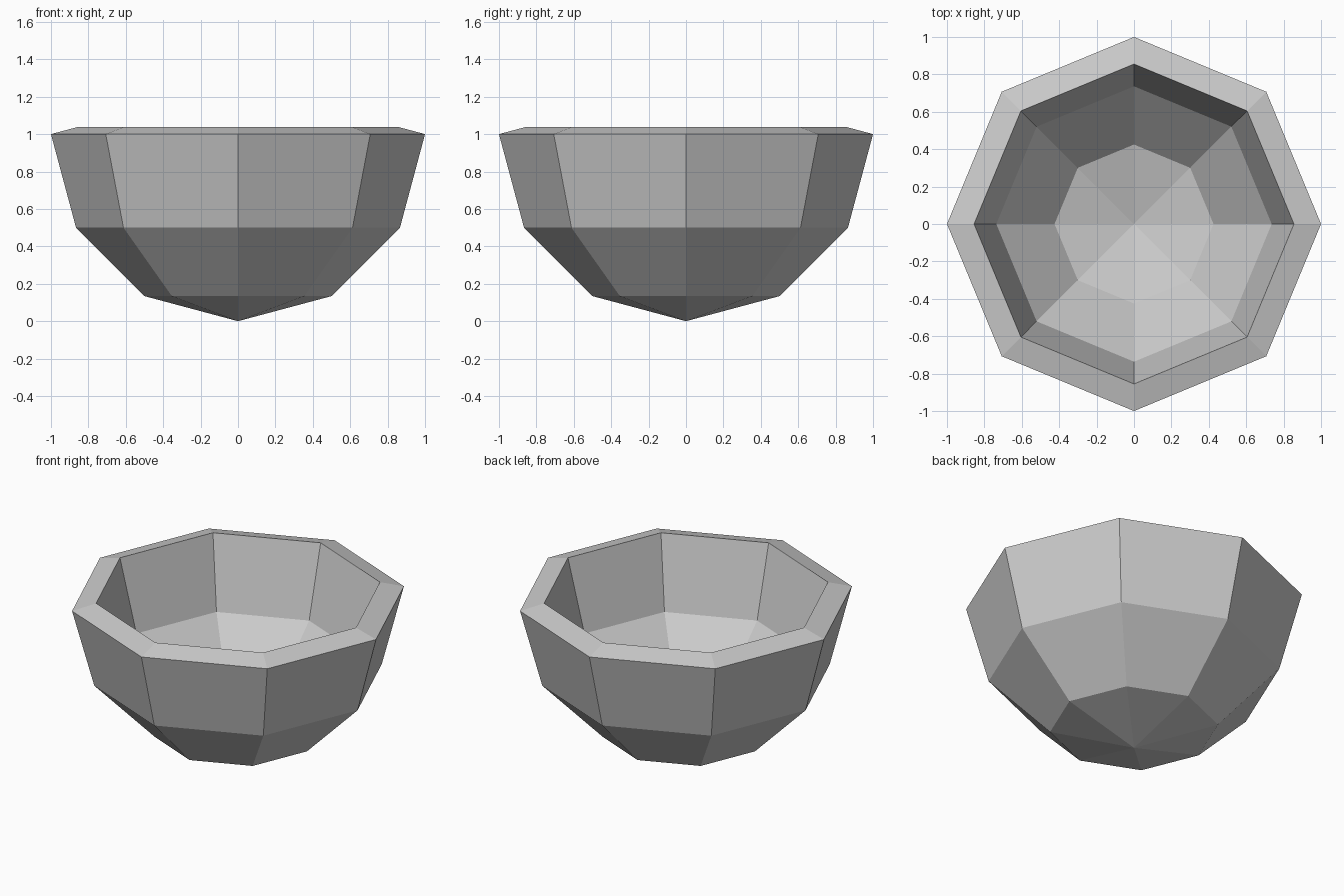
import bpy, bmesh, math

if "Cube" in bpy.data.objects:
    bpy.data.objects.remove(bpy.data.objects["Cube"])

SIDES = 8
WALL = 0.15

# Material
grey = bpy.data.materials.new("stone_grey")
grey.diffuse_color = (0.6, 0.6, 0.6, 1)
grey.use_nodes = True
grey.node_tree.nodes["Principled BSDF"].inputs["Base Color"].default_value = grey.diffuse_color

# Rings of the half sphere: (radius, height, tilt of the wall normal)
rings = []
for deg in (0, 30, 60):
    a = math.radians(deg)
    tilt = math.radians(15) if deg == 0 else a
    rings.append((math.cos(a), 1 - math.sin(a), tilt))

outer = [(r, z) for r, z, t in rings]
inner = [(r - WALL * math.cos(t), z + WALL * math.sin(t)) for r, z, t in rings]

# Closed profile from the outer tip, over the sloped rim, to the inner tip
profile = outer[::-1] + inner

bm = bmesh.new()
loops = [[bm.verts.new((r * math.cos(i * math.tau / SIDES),
                        r * math.sin(i * math.tau / SIDES), z))
          for i in range(SIDES)] for r, z in profile]
outer_tip = bm.verts.new((0, 0, 0))
inner_tip = bm.verts.new((0, 0, WALL))

for i in range(SIDES):
    j = (i + 1) % SIDES
    # Walls and rim
    for a, b in zip(loops, loops[1:]):
        bm.faces.new((a[i], a[j], b[j], b[i]))
    # Pointed bottoms
    bm.faces.new((outer_tip, loops[0][j], loops[0][i]))
    bm.faces.new((inner_tip, loops[-1][i], loops[-1][j]))
bmesh.ops.recalc_face_normals(bm, faces=bm.faces)

mesh = bpy.data.meshes.new("bowl")
bm.to_mesh(mesh)
bm.free()
mesh.materials.append(grey)
bowl = bpy.data.objects.new("bowl", mesh)
bpy.context.collection.objects.link(bowl)
